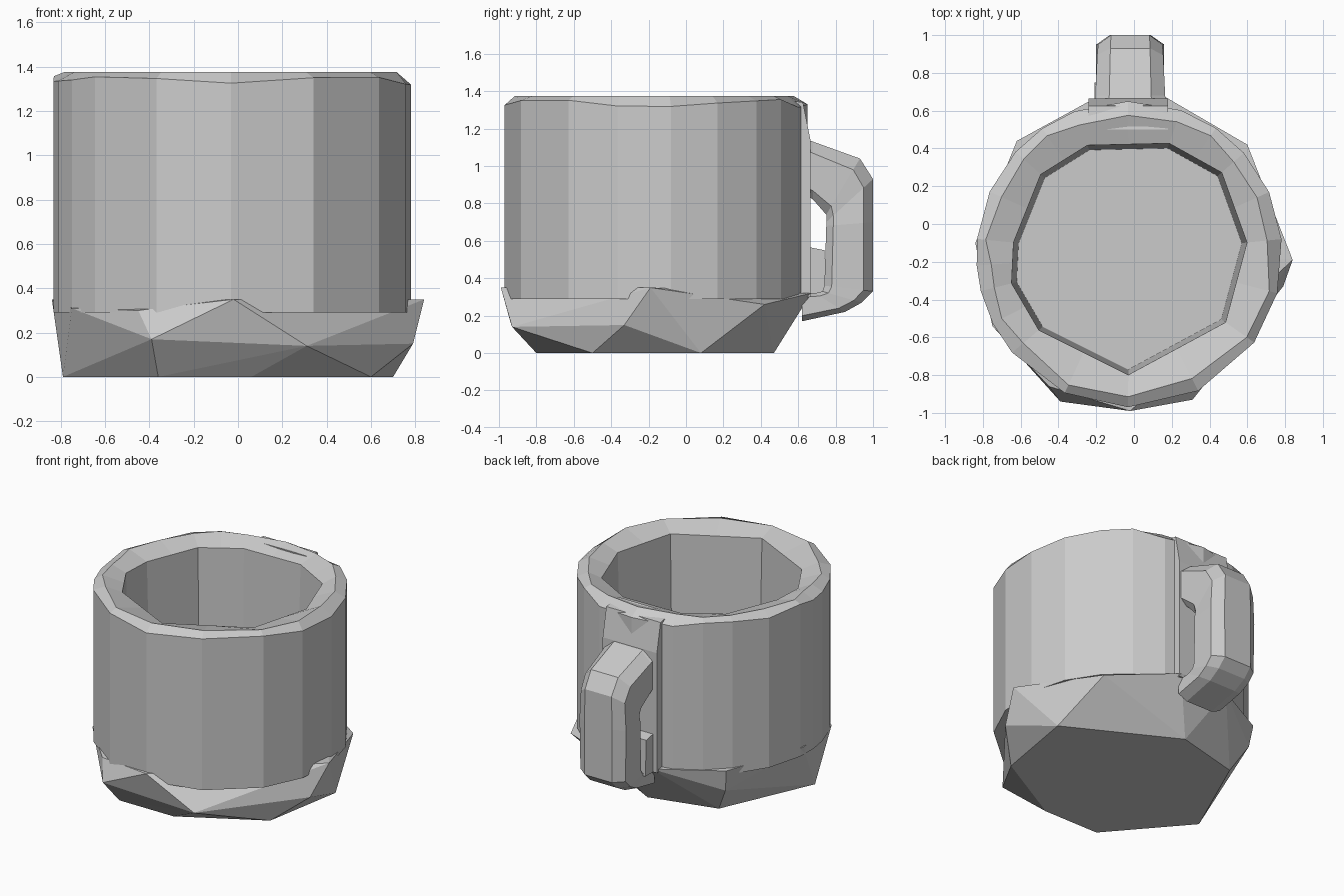
import bpy, bmesh, random
from math import cos, sin, atan2
from mathutils import Vector

cube = bpy.data.objects.get("Cube")
if cube:
    bpy.data.objects.remove(cube, do_unlink=True)

random.seed(4)
GREY = (0.6, 0.6, 0.6, 1)
grey = bpy.data.materials.new("plain grey")
grey.use_nodes = True
grey.diffuse_color = GREY
grey.node_tree.nodes["Principled BSDF"].inputs["Base Color"].default_value = GREY


def finish(name, bm):
    bmesh.ops.recalc_face_normals(bm, faces=bm.faces)
    mesh = bpy.data.meshes.new(name)
    bm.to_mesh(mesh)
    bm.free()
    mesh.materials.append(grey)
    obj = bpy.data.objects.new(name, mesh)
    bpy.context.collection.objects.link(obj)
    return obj


def hull(name, points):
    """Faceted solid wrapped around a few points."""
    bm = bmesh.new()
    for p in points:
        bm.verts.new(p)
    res = bmesh.ops.convex_hull(bm, input=bm.verts)
    loose = {g for g in res["geom_interior"] if isinstance(g, bmesh.types.BMVert)}
    bmesh.ops.delete(bm, geom=list(loose), context="VERTS")
    return finish(name, bm)


def skin(bm, rings, closed=False):
    """Quads between successive rings of vertices."""
    pairs = list(zip(rings, rings[1:])) + ([(rings[-1], rings[0])] if closed else [])
    for a, b in pairs:
        n = len(a)
        for i in range(n):
            j = (i + 1) % n
            bm.faces.new((a[i], a[j], b[j], b[i]))


# Cup wall: round outside, uneven polygonal opening, chamfered rim
CENTRE = Vector((-0.025, -0.16))
RADIUS = 0.81
corners = [Vector(p) for p in (
    (-0.24, 0.40), (0.18, 0.41), (0.45, 0.26), (0.58, -0.10), (0.47, -0.51),
    (-0.03, -0.78), (-0.49, -0.55), (-0.63, -0.31), (-0.62, -0.10), (-0.48, 0.25))]
opening = []
for i, c in enumerate(corners):
    opening += [c, (c + corners[(i + 1) % len(corners)]) / 2]

bm = bmesh.new()
foot, shoulder, crest, lip, well = [], [], [], [], []
for p in opening:
    d = p - CENTRE
    a = atan2(d.y, d.x)
    out = Vector((cos(a), sin(a))) * RADIUS
    for ring, q, z in (
            (foot, CENTRE + out, 0.29),
            (shoulder, CENTRE + out, random.uniform(1.31, 1.36)),
            (crest, CENTRE + out * random.uniform(0.9, 0.95), 1.375),
            (lip, CENTRE + d * 1.03, 1.33),
            (well, CENTRE + d * 0.985, 0.37)):
        ring.append(bm.verts.new((q.x, q.y, z)))
skin(bm, [foot, shoulder, crest, lip, well])
bm.faces.new(well)
bm.faces.new(foot)
finish("cup_wall", bm)

# Faceted base: bottom corners, middle corners, top corners
bottom = [(0.06, -0.8), (0.6, -0.5), (0.7, 0.08), (-0.03, 0.47),
          (-0.5, 0.35), (-0.79, -0.3), (-0.36, -0.8)]
hull("faceted_base", [(x, y, 0) for x, y in bottom] + [
    (-0.39, -0.94, 0.17), (0.31, -0.93, 0.14), (0.79, -0.33, 0.15),
    (0.6, 0.42, 0.26), (-0.6, 0.42, 0.18),
    (-0.02, -0.99, 0.35), (0.84, -0.19, 0.35), (0.17, 0.67, 0.32),
    (-0.2, 0.67, 0.32), (-0.62, 0.44, 0.33), (-0.84, -0.1, 0.35),
    (-0.75, -0.54, 0.31), (-0.45, -0.86, 0.30)])

# Flat panel on the back that carries the handle
hull("handle_panel", [(x, y, z) for x in (-0.24, 0.18) for y, z in (
    (0.5, 1.36), (0.625, 1.34), (0.665, 1.14), (0.665, 0.3), (0.5, 0.3))])

# Handle: bevelled rectangular sections swept along an angular C
# each station: outer (y, z), inner (y, z), half width
stations = [
    ((0.62, 1.15), (0.62, 0.86), 0.19),
    ((0.68, 1.13), (0.68, 0.82), 0.185),
    ((0.93, 1.04), (0.75, 0.74), 0.175),
    ((1.0, 0.93), (0.75, 0.70), 0.17),
    ((1.0, 0.70), (0.75, 0.68), 0.18),
    ((1.0, 0.33), (0.74, 0.36), 0.175),
    ((0.94, 0.27), (0.73, 0.33), 0.175),
    ((0.85, 0.22), (0.69, 0.32), 0.17),
    ((0.62, 0.17), (0.62, 0.32), 0.17)]
bm = bmesh.new()
rings = []
for outer, inner, w in stations:
    o, i = Vector(outer), Vector(inner)
    ring = []
    for side, t in ((-0.6, 0), (0.6, 0), (1, 0.2), (1, 0.85),
                    (0.75, 1), (-0.75, 1), (-1, 0.85), (-1, 0.2)):
        p = o.lerp(i, t)
        ring.append(bm.verts.new((-0.02 + side * w, p.x, p.y)))
    rings.append(ring)
skin(bm, rings)
bm.faces.new(rings[0])
bm.faces.new(rings[-1])
finish("handle", bm)

# Small lump where the handle rejoins the cup
hull("handle_lower_lump", [(x, y, z) for x in (-0.21, -0.04) for y, z in (
    (0.64, 0.57), (0.74, 0.55), (0.75, 0.3), (0.64, 0.3))])
